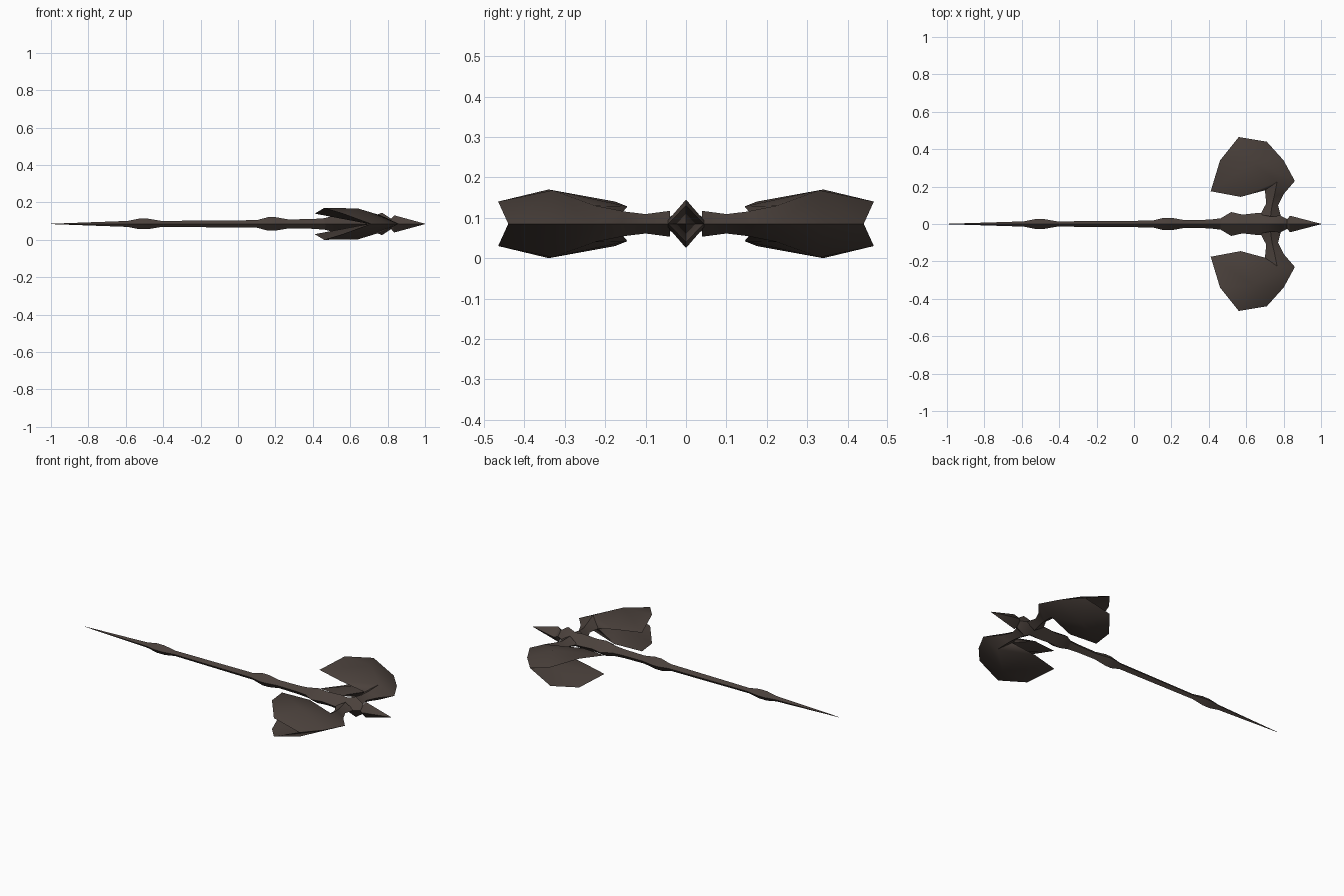
import bpy, bmesh, math

if "Cube" in bpy.data.objects:
    bpy.data.objects.remove(bpy.data.objects["Cube"], do_unlink=True)

MID = 0.085  # height of the weapon's centre line

metal = bpy.data.materials.new("dark_brown_metal")
metal.use_nodes = True
COLOUR = (0.07, 0.053, 0.045, 1)
metal.diffuse_color = COLOUR
bsdf = next(n for n in metal.node_tree.nodes if n.type == 'BSDF_PRINCIPLED')
bsdf.inputs["Base Color"].default_value = COLOUR
bsdf.inputs["Roughness"].default_value = 0.7


def finish(name, bm, angle):
    bmesh.ops.remove_doubles(bm, verts=bm.verts[:], dist=0.0005)
    bmesh.ops.recalc_face_normals(bm, faces=bm.faces[:])
    mesh = bpy.data.meshes.new(name)
    bm.to_mesh(mesh)
    bm.free()
    mesh.materials.append(metal)
    ob = bpy.data.objects.new(name, mesh)
    ob.location.z = MID
    bpy.context.collection.objects.link(ob)
    bpy.ops.object.select_all(action='DESELECT')
    ob.select_set(True)
    bpy.context.view_layer.objects.active = ob
    bpy.ops.object.shade_smooth_by_angle(angle=math.radians(angle))
    return ob


def diamond_rod(name, profile):
    """Loft diamond sections (x, half width, half height) along x."""
    bm = bmesh.new()
    rings = [[bm.verts.new(p) for p in
              ((x, w, 0), (x, 0, h), (x, -w, 0), (x, 0, -h))]
             for x, w, h in profile]
    for a, b in zip(rings, rings[1:]):
        for i in range(4):
            j = (i + 1) % 4
            bm.faces.new((a[i], a[j], b[j], b[i]))
    bm.faces.new(rings[0])
    bm.faces.new(rings[-1])
    return finish(name, bm, 60)


# Shaft with its two grip swellings
diamond_rod("shaft", [
    (-1, .001, .001), (-.59, .014, .016), (-.53, .026, .028), (-.48, .026, .028),
    (-.41, .014, .016), (.1, .018, .02), (.16, .033, .036), (.2, .033, .036),
    (.27, .021, .024), (.4, .023, .026), (.48, .032, .032)])

# Hub that holds both arms
diamond_rod("hub", [
    (.46, .028, .03), (.52, .064, .045), (.58, .05, .04), (.67, .06, .045),
    (.72, .05, .04), (.77, .052, .06), (.83, .02, .02)])

# Spear point at the top
diamond_rod("spear_point", [(.81, .018, .018), (.835, .044, .046), (1, .001, .001)])

# Upper half of one blade: leading spine, flared trailing edge, arm
points = {
    "spine_in": (.86, .23, 0), "spine_mid": (.80, .34, 0), "spine_out": (.71, .44, 0),
    "tail_in": (.57, .145, .043), "tail_tip": (.41, .175, .055),
    "tail_mid": (.46, .34, .085), "tail_out": (.56, .465, .055),
    "crown": (.64, .33, .083), "neck": (.765, .225, .045), "fold": (.70, .31, 0),
    "arm_front": (.80, .16, 0), "arm_top": (.75, .15, .03), "arm_back": (.70, .18, 0),
    "mid_front": (.77, .10, 0), "mid_top": (.738, .10, .024), "mid_back": (.707, .11, 0),
    "root_front": (.785, .04, 0), "root_top": (.73, .04, .032), "root_back": (.675, .05, 0),
}
faces = [
    # outer skin
    "spine_in spine_mid crown neck", "spine_mid spine_out crown",
    "spine_out tail_out crown", "tail_out tail_mid crown",
    "tail_mid tail_tip crown", "tail_tip tail_in crown",
    "tail_in neck crown", "tail_in arm_back neck",
    # inner skin of the split blade
    "arm_back tail_in fold", "tail_in tail_tip fold", "tail_tip tail_mid fold",
    "tail_mid tail_out fold", "tail_out spine_out fold",
    # arm
    "spine_in neck arm_top arm_front", "neck arm_back arm_top",
    "arm_front arm_top mid_top mid_front", "arm_top arm_back mid_back mid_top",
    "mid_front mid_top root_top root_front", "mid_top mid_back root_back root_top",
]

for name, side in (("back_blade", 1), ("front_blade", -1)):
    bm = bmesh.new()
    for up in (1, -1):
        verts = {k: bm.verts.new((x, y * side, z * up)) for k, (x, y, z) in points.items()}
        for face in faces:
            bm.faces.new([verts[k] for k in face.split()])
    finish(name, bm, 55)
